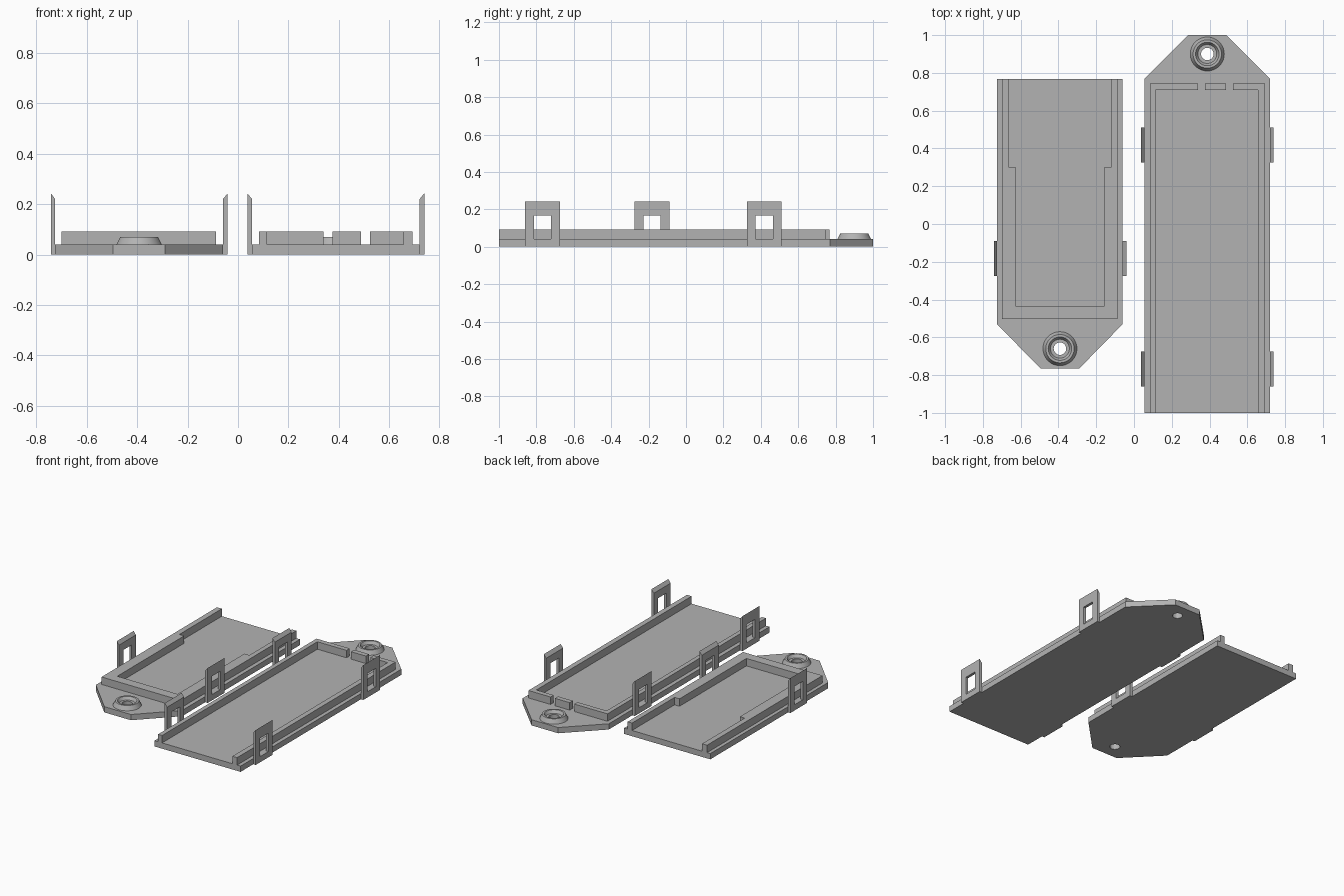
import bpy, bmesh, math
from mathutils import Vector

if "Cube" in bpy.data.objects:
    bpy.data.objects.remove(bpy.data.objects["Cube"])

grey = bpy.data.materials.new("light grey plastic")
grey.diffuse_color = (0.45, 0.45, 0.45, 1)
grey.use_nodes = True
grey.node_tree.nodes["Principled BSDF"].inputs["Base Color"].default_value = grey.diffuse_color


def finish(name, bm):
    bmesh.ops.recalc_face_normals(bm, faces=bm.faces)
    me = bpy.data.meshes.new(name)
    bm.to_mesh(me)
    bm.free()
    me.materials.append(grey)
    ob = bpy.data.objects.new(name, me)
    bpy.context.collection.objects.link(ob)
    return ob


def prism(loops, offset):
    """Fill closed 3D loops (later ones are holes) and extrude by offset."""
    bm = bmesh.new()
    edges = []
    for loop in loops:
        vs = [bm.verts.new(p) for p in loop]
        edges += [bm.edges.new((vs[i - 1], vs[i])) for i in range(len(vs))]
    bmesh.ops.triangle_fill(bm, edges=edges, use_beauty=True)
    ext = bmesh.ops.extrude_face_region(bm, geom=bm.faces[:])
    moved = [v for v in ext["geom"] if isinstance(v, bmesh.types.BMVert)]
    bmesh.ops.translate(bm, verts=moved, vec=Vector(offset))
    bmesh.ops.dissolve_limit(bm, angle_limit=0.01, verts=bm.verts[:], edges=bm.edges[:])
    return bm


def slab(name, pts, z0, z1, holes=()):
    loops = [[(x, y, z0) for x, y in loop] for loop in (pts, *holes)]
    return finish(name, prism(loops, (0, 0, z1 - z0)))


def rect(a0, a1, b0, b1):
    return [(a0, b0), (a1, b0), (a1, b1), (a0, b1)]


SEG = 48
FLOOR, RIM = 0.04, 0.092
HOLE = 0.033


def circle(cx, cy, r):
    return [(cx + r * math.cos(2 * math.pi * i / SEG),
             cy + r * math.sin(2 * math.pi * i / SEG)) for i in range(SEG)]


def screw_boss(name, cx, cy):
    # Tapered collar with a countersunk seat
    profile = [(HOLE, FLOOR), (0.09, FLOOR), (0.075, 0.07), (0.062, 0.07), (0.05, 0.05), (HOLE, 0.05)]
    bm = bmesh.new()
    rings = [[bm.verts.new((x, y, z)) for x, y in circle(cx, cy, r)] for r, z in profile]
    for k in range(len(rings)):
        a, b = rings[k - 1], rings[k]
        for i in range(SEG):
            bm.faces.new((a[i - 1], a[i], b[i], b[i - 1]))
    ob = finish(name, bm)
    bpy.context.view_layer.objects.active = ob
    ob.select_set(True)
    bpy.ops.object.shade_smooth_by_angle(angle=math.radians(25))
    ob.select_set(False)


def clip(name, x_in, x_out, yc):
    # Windowed snap tab, top bevelled down towards the plate
    frame = [(x_in, y, z) for y, z in rect(yc - 0.093, yc + 0.093, 0, 0.243)]
    window = [(x_in, y, z) for y, z in rect(yc - 0.046, yc + 0.046, 0.04, 0.168)]
    bm = prism([frame, window], (x_out - x_in, 0, 0))
    for v in bm.verts:
        if v.co.z > 0.24 and abs(v.co.x - x_in) < 1e-4:
            v.co.z = 0.22
    finish(name, bm)


# Long plate with mounting tongue at the back
cx, cy = 0.388, 0.90
slab("long_plate", [(0.056, -1), (0.72, -1), (0.72, 0.77), (0.49, 1), (0.286, 1), (0.056, 0.77)],
     0, FLOOR, [circle(cx, cy, HOLE)])
screw_boss("long_plate_boss", cx, cy)

# Long plate rim, with two gaps in its back wall
slab("long_rim_left", [(0.084, -1), (0.115, -1), (0.115, 0.71), (0.34, 0.71), (0.34, 0.745), (0.084, 0.745)],
     FLOOR, RIM)
slab("long_rim_middle", rect(0.375, 0.488, 0.71, 0.745), FLOOR, RIM)
slab("long_rim_right", [(0.693, -1), (0.693, 0.745), (0.523, 0.745), (0.523, 0.71), (0.657, 0.71), (0.657, -1)],
     FLOOR, RIM)

# Short plate with mounting tongue at the front
cx, cy = -0.392, -0.66
slab("short_plate", [(-0.725, 0.768), (-0.725, -0.53), (-0.495, -0.765), (-0.29, -0.765), (-0.06, -0.53), (-0.06, 0.768)],
     0, FLOOR, [circle(cx, cy, HOLE)])
screw_boss("short_plate_boss", cx, cy)

# Short plate rim: U shape, thinner towards the open back
slab("short_rim", [(-0.70, 0.768), (-0.70, -0.503), (-0.088, -0.503), (-0.088, 0.768),
                   (-0.122, 0.768), (-0.122, 0.30), (-0.16, 0.30), (-0.16, -0.437),
                   (-0.625, -0.437), (-0.625, 0.30), (-0.662, 0.30), (-0.662, 0.768)],
     FLOOR, RIM)

# Snap clips
for side, y in (("front", -0.767), ("back", 0.418)):
    clip("long_clip_left_" + side, 0.056, 0.037, y)
    clip("long_clip_right_" + side, 0.72, 0.739, y)
clip("short_clip_left", -0.725, -0.742, -0.182)
clip("short_clip_right", -0.06, -0.041, -0.182)
